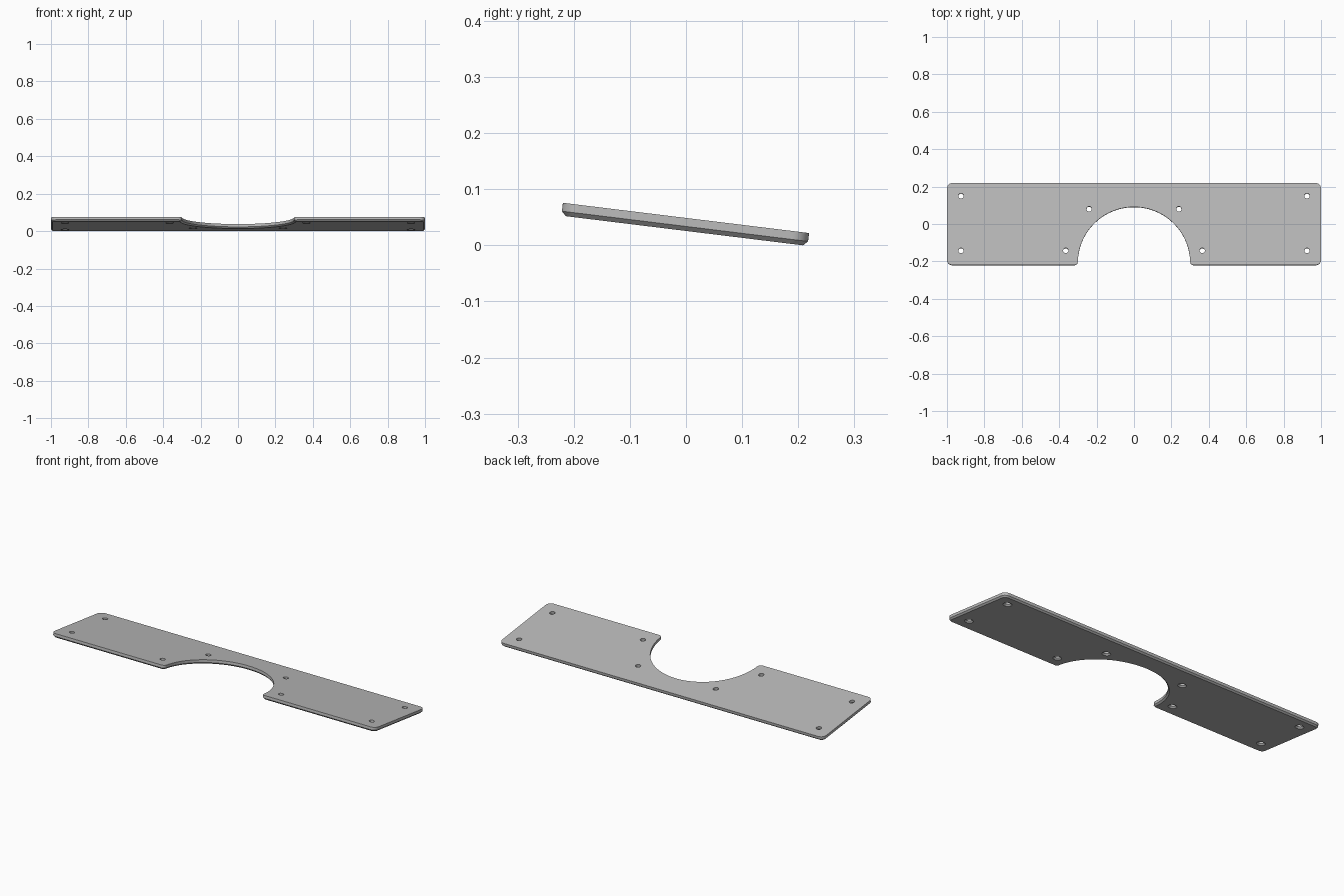
import bpy, bmesh
from math import pi, sin, cos, sqrt, asin, radians

cube = bpy.data.objects.get("Cube")
if cube:
    bpy.data.objects.remove(cube)

HALF_X, HALF_Y = 1.0, 0.221
THICK, CHAMFER = 0.023, 0.008
CORNER, FILLET = 0.03, 0.02
NOTCH_R, NOTCH_Y = 0.3, -0.208
HOLE_R = 0.014
TILT = radians(7)
HOLES = [(0.925, 0.15), (0.925, -0.142), (0.24, 0.08), (0.365, -0.142)]


def arc(cx, cy, r, start, end, n):
    steps = [start + (end - start) * i / n for i in range(n + 1)]
    return [(cx + r * cos(a), cy + r * sin(a)) for a in steps]


def outline(c):
    """Plate outline, moved into the material by c; point count never changes."""
    fy = -HALF_Y + FILLET
    reach = NOTCH_R + FILLET
    fx = sqrt(reach ** 2 - (fy - NOTCH_Y) ** 2)
    lean = asin((fy - NOTCH_Y) / reach)
    cx, cy = HALF_X - CORNER, HALF_Y - CORNER
    # right half, from the notch mouth round to the rear corner
    half = arc(fx, fy, FILLET - c, pi + lean, 1.5 * pi, 8)
    half += arc(cx, -cy, CORNER - c, -pi / 2, 0, 10)
    half += arc(cx, cy, CORNER - c, 0, pi / 2, 10)
    mirrored = [(-x, y) for x, y in reversed(half)]
    notch = arc(0, NOTCH_Y, NOTCH_R + c, pi - lean, lean, 72)[1:-1]
    return half + mirrored + notch


def hole(x, y):
    return lambda c: arc(x, y / cos(TILT), HOLE_R + c, 0, 2 * pi, 24)[:-1]


# Plate: every loop gets a straight wall and a chamfer along the underside
bm = bmesh.new()
top_edges, bottom_edges = [], []
loops = [outline] + [hole(s * x, y) for x, y in HOLES for s in (-1, 1)]
for loop in loops:
    levels = [(0, 0), (0, CHAMFER - THICK), (CHAMFER, -THICK)]
    rings = [[bm.verts.new((x, y, z)) for x, y in loop(c)] for c, z in levels]
    n = len(rings[0])
    for upper, lower in zip(rings, rings[1:]):
        for i in range(n):
            j = (i + 1) % n
            bm.faces.new((upper[i], lower[i], lower[j], upper[j]))
    for ring, store in ((rings[0], top_edges), (rings[2], bottom_edges)):
        store += [bm.edges.get((ring[i], ring[(i + 1) % n])) for i in range(n)]
for edges in (top_edges, bottom_edges):
    bmesh.ops.triangle_fill(bm, edges=edges, use_beauty=True, use_dissolve=False)
bmesh.ops.recalc_face_normals(bm, faces=bm.faces)
mesh = bpy.data.meshes.new("notched_plate")
bm.to_mesh(mesh)
bm.free()

# Colour
grey = bpy.data.materials.new("plain_grey")
grey.use_nodes = True
colour = (0.5, 0.5, 0.5, 1)
grey.diffuse_color = colour
grey.node_tree.nodes["Principled BSDF"].inputs["Base Color"].default_value = colour
mesh.materials.append(grey)

# Placement: sloping down toward the back, resting on the rear lower edge
plate = bpy.data.objects.new("notched_plate", mesh)
bpy.context.collection.objects.link(plate)
plate.rotation_euler.x = -TILT
plate.location.z = (HALF_Y - CHAMFER) * sin(TILT) + THICK * cos(TILT)
bpy.context.view_layer.objects.active = plate
plate.select_set(True)
bpy.ops.object.shade_smooth_by_angle(angle=radians(30))
